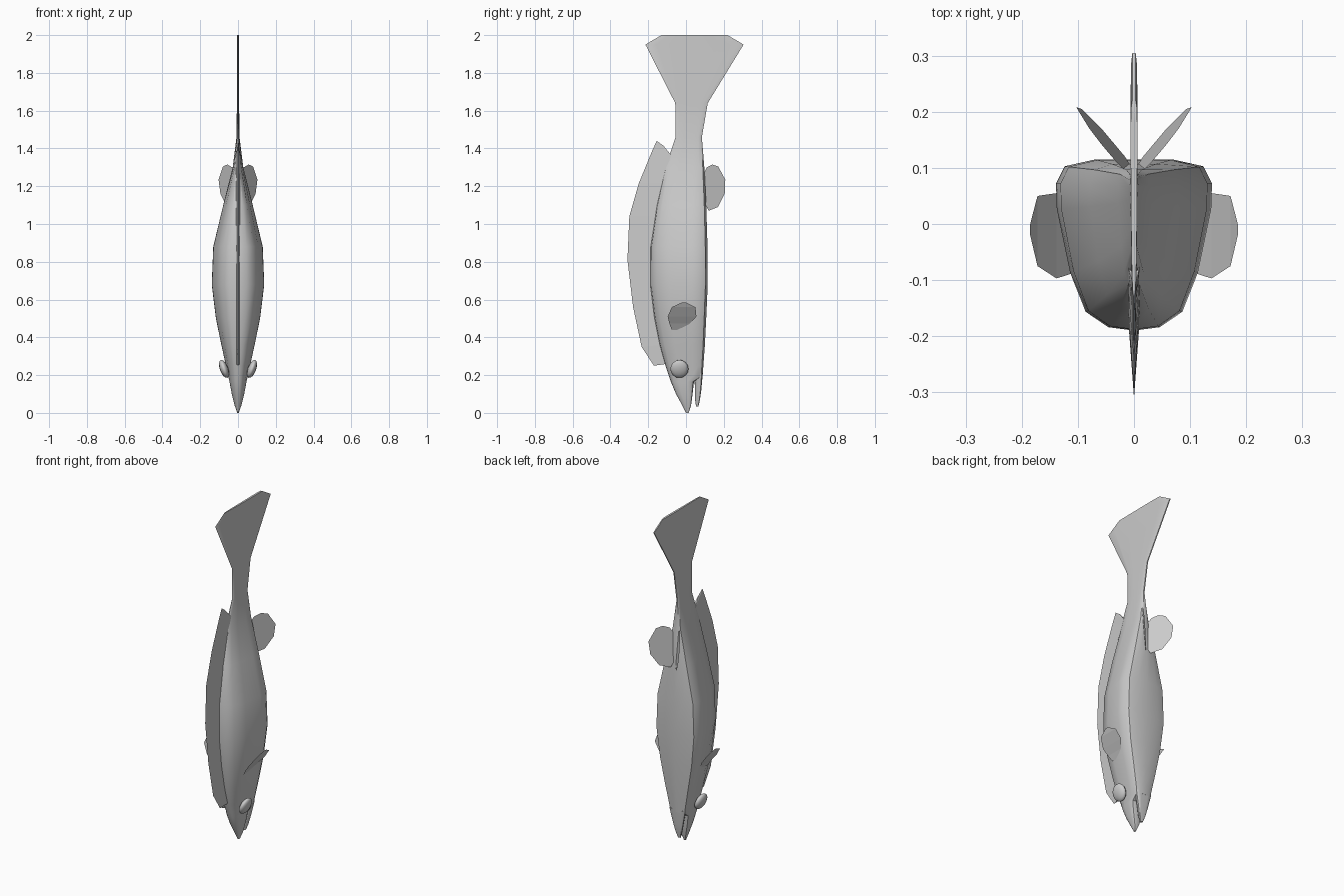
import bpy, math

if "Cube" in bpy.data.objects:
    bpy.data.objects.remove(bpy.data.objects["Cube"])


def make(name, verts, faces, smooth=None, mirror=False):
    me = bpy.data.meshes.new(name)
    me.from_pydata(verts, [], faces)
    ob = bpy.data.objects.new(name, me)
    bpy.context.collection.objects.link(ob)
    finish(ob, smooth, mirror)
    return ob


def finish(ob, smooth=None, mirror=False):
    bpy.ops.object.select_all(action='DESELECT')
    ob.select_set(True)
    bpy.context.view_layer.objects.active = ob
    if smooth:
        bpy.ops.object.shade_smooth_by_angle(angle=math.radians(smooth))
    if mirror:
        mod = ob.modifiers.new("Mirror", 'MIRROR')
        world = bpy.data.objects.get("body")
        mod.mirror_object = world


# Half cross-section: (share of half-width, share from back to belly)
HALF = [(0, 0), (.33, .02), (.62, .11), (.82, .34), (.99, .71), (1, .86), (.89, .96), (.5, 1), (0, 1)]
RING = HALF + [(-a, b) for a, b in HALF[-2:0:-1]]


def loft(name, stations):
    verts, faces, n = [], [], len(RING)
    for z, back, belly, w in stations:
        verts += [(a * w, back + (belly - back) * b, z) for a, b in RING]
    for s in range(len(stations) - 1):
        for i in range(n):
            j = (i + 1) % n
            faces.append((s * n + i, s * n + j, (s + 1) * n + j, (s + 1) * n + i))
    faces.append(tuple(reversed(range(n))))
    faces.append(tuple(range((len(stations) - 1) * n, len(stations) * n)))
    return make(name, verts, faces, smooth=35)


# Body with upper jaw and tail fin: z, back y, belly y, half-width
loft("body", [
    (0.0, 0.0, .014, .004), (.04, -.02, .027, .018), (.10, -.053, .035, .033),
    (.165, -.08, .042, .045), (.195, -.09, .088, .052), (.25, -.109, .092, .064),
    (.36, -.14, .100, .088), (.50, -.168, .107, .117), (.68, -.19, .115, .139),
    (.88, -.188, .114, .131), (1.10, -.155, .107, .078), (1.30, -.11, .097, .028),
    (1.46, -.055, .084, .008), (1.64, -.057, .115, .006), (1.95, -.215, .305, .006),
    (2.0, -.13, .22, .006)])

# Lower jaw
loft("lower_jaw", [
    (.035, .053, .066, .008), (.07, .048, .074, .02), (.12, .047, .081, .032), (.21, .045, .089, .052)])

# Dorsal fin: sharp outer edge, thicker root buried in the back
outer = [(-.17, .25), (-.235, .35), (-.28, .56), (-.31, .81), (-.30, 1.04),
         (-.25, 1.215), (-.18, 1.385), (-.155, 1.44), (-.12, 1.415)]
root = [(-.10, .26), (-.125, .36), (-.16, .56), (-.175, .81), (-.155, 1.04),
        (-.12, 1.215), (-.09, 1.33), (-.08, 1.36), (-.075, 1.36)]
n = len(outer)
v = [(0, y, z) for y, z in outer] + [(s * .01, y, z) for s in (1, -1) for y, z in root]
f = []
for i in range(n - 1):
    f += [(i, i + 1, n + i + 1, n + i), (i + 1, i, 2 * n + i, 2 * n + i + 1)]
f += [(0, n, 2 * n), (n - 1, 3 * n - 1, 2 * n - 1)]
make("dorsal_fin", v, f)

# Pelvic fins: flat slanted sheets
pts = [(.09, 1.26), (.11, 1.30), (.14, 1.315), (.17, 1.305), (.208, 1.235),
       (.205, 1.16), (.17, 1.09), (.12, 1.07), (.09, 1.13)]
v = [(.012 + (y - .1) * .8 + (z - 1.19) * .1, y, z) for y, z in pts]
make("pelvic_fins", v, [tuple(range(len(v)))], mirror=True)

# Pectoral fins: sheets sweeping outward, rows of x, z, y range
rows = [(.09, .44, -.075, -.04), (.11, .472, -.088, .02), (.138, .51, -.097, .055),
        (.172, .56, -.075, .05), (.185, .585, -.02, 0.0)]
v = [(x, y, z) for x, z, a, b in rows for y in (a, b)]
make("pectoral_fins", v, [(2 * i, 2 * i + 1, 2 * i + 3, 2 * i + 2) for i in range(len(rows) - 1)], mirror=True)

# Eyes
bpy.ops.mesh.primitive_uv_sphere_add(segments=12, ring_count=8, radius=1,
                                     location=(.074, -.035, .233), rotation=(0, math.radians(20), 0))
eye = bpy.context.object
eye.name = "eyes"
eye.scale = (.022, .048, .05)
finish(eye, smooth=60, mirror=True)
